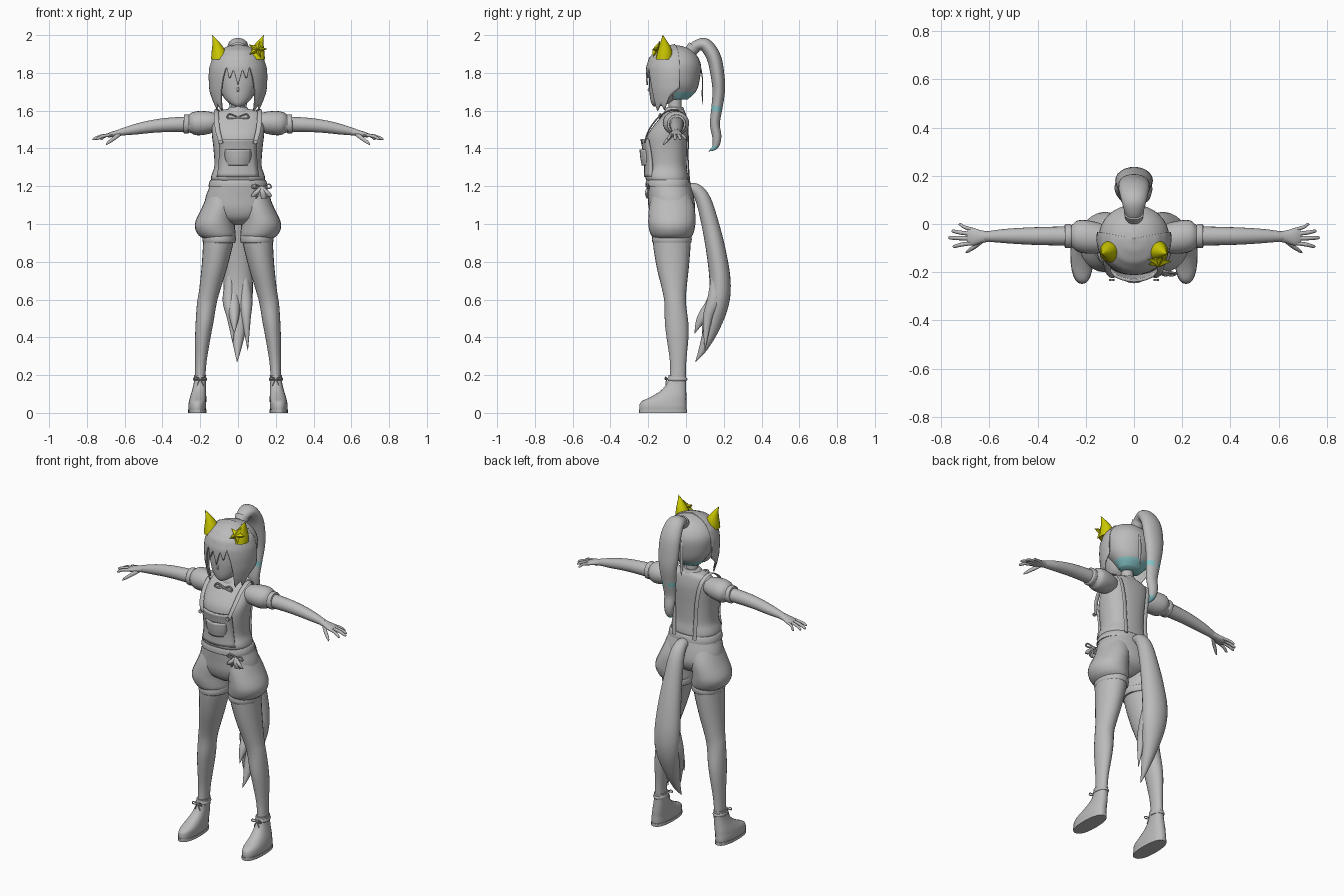
import bpy, bmesh, math
from mathutils import Vector

X, Y, Z = Vector((1, 0, 0)), Vector((0, 1, 0)), Vector((0, 0, 1))


def material(name, rgb):
    m = bpy.data.materials.new(name)
    m.diffuse_color = (*rgb, 1)
    return m


GREY = material("soft grey", (0.5, 0.5, 0.5))
YELLOW = material("yellow", (0.6, 0.58, 0.0))
TEAL = material("teal", (0.25, 0.58, 0.6))


def finish(name, bm, mat=GREY, mirror=False, rule=None, angle=50):
    bmesh.ops.recalc_face_normals(bm, faces=bm.faces)
    me = bpy.data.meshes.new(name)
    me.materials.append(mat)
    if rule:
        me.materials.append(TEAL)
        for f in bm.faces:
            f.material_index = int(rule(f.calc_center_median()))
    bm.to_mesh(me)
    bm.free()
    ob = bpy.data.objects.new(name, me)
    bpy.context.collection.objects.link(ob)
    if mirror:
        ob.modifiers.new("Mirror", 'MIRROR').use_mirror_merge = False
    bpy.ops.object.select_all(action='DESELECT')
    ob.select_set(True)
    bpy.context.view_layer.objects.active = ob
    bpy.ops.object.shade_smooth_by_angle(angle=math.radians(angle))
    return ob


def spline(rows, steps):
    """Catmull-Rom through rows of numbers."""
    out = []
    for i in range(len(rows) - 1):
        p = [rows[max(i - 1, 0)], rows[i], rows[i + 1], rows[min(i + 2, len(rows) - 1)]]
        for s in range(steps):
            t = s / steps
            out.append([0.5 * (2 * b + (c - a) * t + (2 * a - 5 * b + 4 * c - d) * t * t
                               + (3 * b - a - 3 * c + d) * t ** 3) for a, b, c, d in zip(*p)])
    return out + [list(rows[-1])]


def loft(name, rows, u=X, v=None, seg=24, steps=4, power=1.0, **kw):
    """Skin elliptical rings (x, y, z, half width, half depth); v=None follows the path."""
    rows = spline(rows, steps)
    bm = bmesh.new()
    rings = []
    for i, r in enumerate(rows):
        c = Vector(r[:3])
        t = Vector(rows[min(i + 1, len(rows) - 1)][:3]) - Vector(rows[max(i - 1, 0)][:3])
        w = v or t.cross(u).normalized()
        ring = []
        for k in range(seg):
            a = 2 * math.pi * k / seg
            co, si = math.cos(a), math.sin(a)
            co = math.copysign(abs(co) ** power, co)
            si = math.copysign(abs(si) ** power, si)
            ring.append(bm.verts.new(c + u * max(r[3], 0.0006) * co + w * max(r[4], 0.0006) * si))
        rings.append(ring)
    for p, q in zip(rings, rings[1:]):
        for k in range(seg):
            n = (k + 1) % seg
            bm.faces.new((p[k], p[n], q[n], q[k]))
    bm.faces.new(rings[0])
    bm.faces.new(rings[-1])
    return finish(name, bm, **kw)


def cord(name, pts, r, **kw):
    """Thin cord in a plane facing the front."""
    return loft(name, [(*p, r, r) for p in pts], u=Y, seg=6, steps=4, **kw)


def bow(name, x, y, z, s, mirror=False):
    """Two loops and two hanging ends."""
    for d, side in ((-1, "left"), (1, "right")):
        cord(f"{name}_{side}_loop", [(x, y, z), (x + d * s, y - .008, z + .4 * s),
             (x + d * 1.2 * s, y - .01, z - .1 * s), (x, y - .004, z - .05 * s)], s * .12, mirror=mirror)
        cord(f"{name}_{side}_end", [(x, y, z), (x + d * .4 * s, y - .006, z - .7 * s),
             (x + d * .7 * s, y - .004, z - 1.5 * s)], s * .12, mirror=mirror)


# Legs and shoes
loft("leg", [(.1, -.075, 1.0, .085, .1), (.105, -.075, .9, .08, .1), (.125, -.07, .77, .068, .085),
             (.15, -.062, .65, .056, .064), (.165, -.057, .58, .052, .057), (.177, -.05, .48, .047, .062),
             (.186, -.045, .4, .041, .058), (.196, -.042, .28, .031, .044), (.2, -.043, .2, .028, .042),
             (.203, -.045, .12, .028, .042)], v=Y, mirror=True)
loft("shoe", [(.216, -.122, .012, .045, .124), (.216, -.122, .035, .047, .125), (.214, -.117, .06, .046, .119),
              (.211, -.092, .085, .043, .094), (.206, -.065, .12, .037, .066), (.202, -.05, .16, .032, .05),
              (.2, -.046, .2, .032, .046)], v=Y, power=.85, mirror=True)
loft("shoe_sole", [(.216, -.122, 0, .048, .127), (.216, -.122, .018, .048, .127)], v=Y, power=.85,
     steps=1, mirror=True, angle=30)
loft("ankle_strap", [(.201, -.046, .17, .034, .049), (.201, -.046, .178, .038, .054),
                     (.201, -.046, .187, .034, .049)], v=Y, steps=2, mirror=True)
bow("ankle_bow", .2, -.1, .18, .025, mirror=True)

# Puffed shorts
loft("shorts_hips", [(0, -.08, .995, .03, .05), (0, -.077, 1.03, .13, .1), (0, -.075, 1.08, .175, .122),
                     (0, -.08, 1.14, .172, .122), (0, -.09, 1.2, .15, .117), (0, -.095, 1.235, .142, .112)],
     v=Y, seg=32, power=.9)
loft("shorts_leg", [(.103, -.075, .925, .085, .097), (.112, -.075, .945, .1, .112), (.122, -.075, .98, .106, .122),
                    (.121, -.075, 1.02, .102, .125), (.1, -.075, 1.09, .09, .12), (.08, -.08, 1.16, .08, .1)],
     v=Y, mirror=True)
loft("shorts_cuff", [(.1, -.075, .9, .084, .1), (.1, -.075, .908, .088, .105), (.1, -.075, .932, .088, .105),
                     (.1, -.075, .942, .084, .1)], v=Y, steps=2, mirror=True)
loft("waistband", [(0, -.094, 1.195, .154, .119), (0, -.094, 1.2, .157, .121), (0, -.095, 1.228, .15, .117),
                   (0, -.095, 1.234, .145, .113)], v=Y, steps=2, seg=32, power=.9)
bow("waist_bow", .125, -.195, 1.195, .04)
for i, dx in enumerate((-.045, .01, .045)):
    loft(f"waist_ribbon_{i + 1}", [(.125, -.195, 1.2, .006, .006), (.125 + dx * .6, -.21, 1.17, .016, .008),
         (.125 + dx, -.205, 1.145 - .01 * (i == 1), .012, .005)], v=Y, seg=10)

# Blouse, neck, collar
loft("blouse", [(0, -.095, 1.21, .125, .095), (0, -.1, 1.235, .142, .112), (0, -.102, 1.26, .14, .113),
                (0, -.1, 1.31, .125, .104), (0, -.103, 1.4, .13, .108), (0, -.098, 1.47, .138, .106),
                (0, -.078, 1.53, .14, .086), (0, -.06, 1.58, .13, .06), (0, -.055, 1.602, .09, .045),
                (0, -.055, 1.61, .04, .035)], v=Y, seg=32, power=.85)
loft("neck", [(0, -.055, 1.57, .042, .04), (0, -.058, 1.62, .034, .034), (0, -.06, 1.7, .034, .036)], v=Y)
loft("collar", [(0, -.06, 1.575, .07, .058), (0, -.06, 1.6, .062, .052), (0, -.058, 1.62, .045, .042)], v=Y)
bow("neck_bow", 0, -.13, 1.565, .045)

# Overall bib, pocket and straps
def panel(name, rows, thick, seg=8):
    """Curved plate; rows of (z, half width, front y)."""
    bm = bmesh.new()
    grid = [[bm.verts.new((w * (2 * k / seg - 1), y + .035 * (2 * k / seg - 1) ** 2, z))
             for k in range(seg + 1)] for z, w, y in spline(rows, 3)]
    for p, q in zip(grid, grid[1:]):
        for k in range(seg):
            bm.faces.new((p[k], p[k + 1], q[k + 1], q[k]))
    ob = finish(name, bm, angle=35)
    m = ob.modifiers.new("Thickness", 'SOLIDIFY')
    m.thickness, m.offset = thick, 0


panel("bib", [(1.25, .11, -.217), (1.32, .1, -.216), (1.4, .098, -.226), (1.45, .1, -.236)], .012)
panel("bib_pocket", [(1.31, .062, -.228), (1.35, .068, -.236), (1.395, .07, -.24)], .012)
loft("strap", [(.09, -.22, 1.43, .012, .004), (.108, -.195, 1.5, .013, .004), (.115, -.135, 1.575, .013, .004),
               (.112, -.06, 1.605, .013, .004), (.1, -.003, 1.565, .013, .004), (.082, .011, 1.46, .013, .004),
               (.073, .01, 1.35, .013, .004), (.07, .018, 1.22, .013, .004)], seg=8, mirror=True)
loft("strap_button", [(.092, -.236, 1.435, .011, .011), (.092, -.228, 1.435, .011, .011)], v=Z, seg=12,
     steps=1, mirror=True, angle=30)

# Sleeves, arms and hands
loft("sleeve", [(.11, -.06, 1.54, .05, .045), (.15, -.058, 1.537, .064, .058), (.2, -.053, 1.534, .069, .064),
                (.235, -.05, 1.532, .064, .06), (.257, -.05, 1.53, .047, .047), (.265, -.05, 1.53, .05, .05),
                (.283, -.05, 1.529, .05, .05), (.288, -.05, 1.529, .044, .043)], u=Y, mirror=True)
loft("arm", [(.2, -.05, 1.53, .042, .042), (.36, -.05, 1.525, .038, .038), (.45, -.05, 1.517, .035, .034),
             (.54, -.05, 1.502, .029, .028), (.62, -.052, 1.486, .02, .018)], u=Y, seg=20, mirror=True)
loft("palm", [(.6, -.052, 1.489, .021, .02), (.635, -.053, 1.482, .027, .016), (.668, -.053, 1.474, .037, .014),
              (.69, -.053, 1.468, .034, .01)], u=Y, seg=16, mirror=True)
for name, y0, y1, x1, r in (("little_finger", -.024, -.002, .728, .0075), ("ring_finger", -.042, -.03, .757, .0085),
                            ("middle_finger", -.06, -.057, .77, .009), ("index_finger", -.078, -.093, .752, .0085)):
    loft(name, [(.665, y0, 1.473, r, r), (.5 * (.68 + x1), .5 * (y0 + y1), 1.465, r, r),
                (x1 - .008, y1, 1.451, r * .8, r * .8), (x1, y1, 1.447, .002, .002)], u=Y, seg=10, mirror=True)
loft("thumb", [(.625, -.065, 1.478, .01, .012), (.655, -.09, 1.455, .01, .011), (.685, -.11, 1.432, .008, .008),
               (.698, -.119, 1.42, .002, .002)], u=Y, seg=10, mirror=True)

# Head and back hair, coloured under the nape
loft("face", [(0, -.155, 1.622, .012, .014), (0, -.14, 1.635, .04, .042), (0, -.12, 1.665, .072, .07),
              (0, -.11, 1.71, .092, .084), (0, -.11, 1.76, .1, .085), (0, -.105, 1.84, .1, .085),
              (0, -.09, 1.88, .07, .06)], v=Y)
loft("nose", [(0, -.193, 1.725, .004, .003), (0, -.197, 1.708, .006, .006), (0, -.19, 1.7, .003, .003)],
     v=Y, seg=8)
loft("back_hair", [(0, -.035, 1.66, .065, .045), (0, -.03, 1.7, .1, .082), (0, -.04, 1.75, .13, .11),
                   (0, -.052, 1.83, .145, .132), (0, -.055, 1.88, .13, .12), (0, -.055, 1.92, .092, .086),
                   (0, -.055, 1.94, .045, .04), (0, -.055, 1.947, 0, 0)], v=Y, seg=32,
     rule=lambda c: c.z < 1.705 and c.y > -.06)

# Fringe and long side locks as one curved shell with a pointed hem
HEM = [(0, 1.735), (9, 1.82), (17, 1.765), (24, 1.835), (31, 1.77), (35, 1.72), (45, 1.595), (58, 1.635),
       (66, 1.6), (78, 1.67), (100, 1.72)]
SHAPE = [(1.59, .118, .13), (1.65, .138, .142), (1.71, .152, .148), (1.78, .156, .152), (1.83, .152, .151),
         (1.88, .135, .136), (1.92, .1, .1), (1.943, .05, .05), (1.952, .001, .001)]


def lookup(table, x):
    for p, q in zip(table, table[1:]):
        if x <= q[0]:
            t = max(0, (x - p[0]) / (q[0] - p[0]))
            return [a + (b - a) * t for a, b in zip(p, q)][1:]
    return table[-1][1:]


bm = bmesh.new()
cols = []
for deg in range(-100, 101, 2):
    low, a = lookup(HEM, abs(deg))[0], math.radians(deg)
    col = []
    for k in range(25):
        z = low + (1.952 - low) * math.sin(math.pi / 2 * k / 24)
        rx, ry = lookup(SHAPE, z)
        col.append(bm.verts.new((rx * math.sin(a), -.06 - ry * math.cos(a), z)))
    cols.append(col)
for p, q in zip(cols, cols[1:]):
    for k in range(24):
        bm.faces.new((p[k], q[k], q[k + 1], p[k + 1]))
shell = finish("front_hair", bm)
shell.modifiers.new("Thickness", 'SOLIDIFY').thickness = .008

# Ponytail with coloured ends, and its hanging ribbons
loft("ponytail", [(0, .02, 1.915, .03, .028), (0, .06, 1.945, .042, .03), (0, .105, 1.945, .054, .036),
                  (0, .148, 1.88, .064, .038), (0, .168, 1.78, .064, .036), (0, .173, 1.7, .055, .033),
                  (0, .163, 1.61, .044, .029), (0, .153, 1.53, .036, .026), (0, .163, 1.46, .03, .024),
                  (0, .155, 1.41, .02, .016), (0, .12, 1.385, .001, .001)], steps=6,
     rule=lambda c: c.z < 1.415 or (1.595 < c.z < 1.625 and abs(c.x) > .015))
loft("hair_tie", [(0, .025, 1.915, .036, .034), (0, .045, 1.938, .042, .036)], steps=2)
loft("hair_ribbon", [(.025, .075, 1.84, .004, .003), (.03, .087, 1.77, .01, .003), (.03, .086, 1.68, .009, .003),
                     (.03, .09, 1.63, .001, .001)], seg=8, mirror=True)

# Ears and star hair ornament
loft("ear", [(.097, -.115, 1.87, .045, .045), (.1, -.112, 1.9, .041, .042), (.107, -.112, 1.935, .03, .032),
             (.12, -.117, 1.97, .015, .016), (.136, -.123, 2.0, .001, .001)], v=Y, seg=16,
     mat=YELLOW, mirror=True)
bm = bmesh.new()
mid = Vector((.102, -.168, 1.925))
rim = []
for k in range(10):
    a, r = math.pi * k / 5 + 1.3, (.055 if k % 2 == 0 else .024)
    rim.append(bm.verts.new(mid + Vector((r * math.cos(a), .012 + .35 * r * math.sin(a), r * .85 * math.sin(a)))))
tips = [bm.verts.new(mid + Vector((0, d, 0))) for d in (-.01, .028)]
for k in range(10):
    for t in tips:
        bm.faces.new((rim[k], rim[(k + 1) % 10], t))
finish("star_ornament", bm, mat=YELLOW, angle=15)

# Tail ending in pointed strands
loft("tail", [(0, -.01, 1.18, .03, .025), (0, .045, 1.185, .036, .032), (0, .09, 1.13, .045, .04),
              (0, .128, 1.0, .056, .046), (0, .16, .85, .07, .052), (0, .18, .7, .078, .056),
              (.002, .172, .58, .072, .055), (0, .135, .45, .045, .042), (-.002, .09, .34, .02, .022),
              (-.005, .05, .27, .001, .001)], steps=5)
for name, x0, x1, y1, z1 in (("tail_left_strand", -.04, -.028, .09, .37), ("tail_right_strand", .035, .052, .1, .33),
                             ("tail_inner_strand", -.02, -.02, .045, .42)):
    loft(name, [(x0, .165, .74, .02, .03), (x0 * 1.15, .15, .6, .036, .038),
                (.5 * (x0 + x1), .6 * y1 + .055, .5, .024, .026), (x1, y1, z1, .001, .001)], seg=14)
